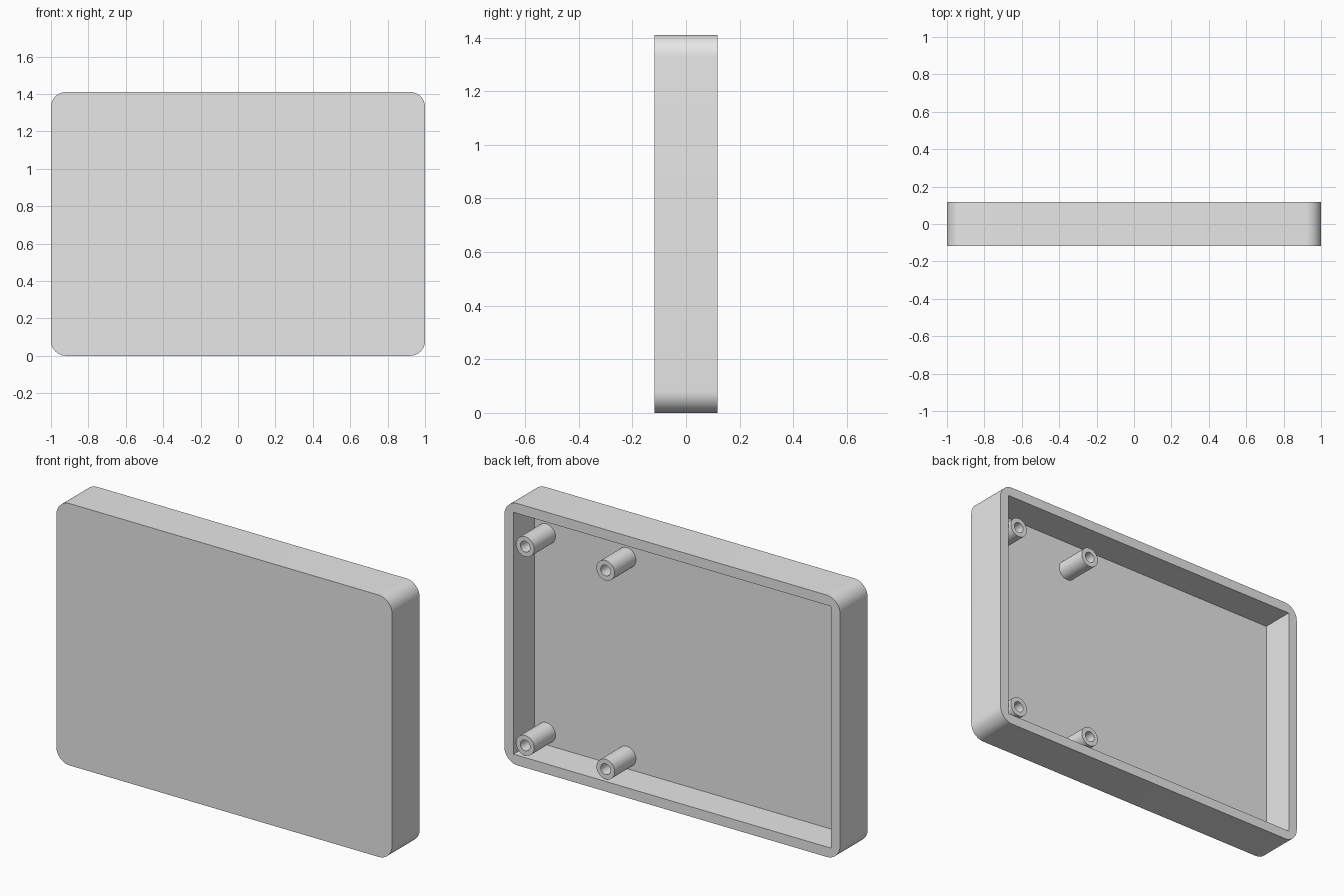
import bpy, bmesh, math
from mathutils import Matrix, Vector

WIDTH, DEPTH, HEIGHT = 2.0, 0.235, 1.41
WALL, CORNER = 0.054, 0.08
BACK = DEPTH / 2
FLOOR = -DEPTH / 2 + WALL

cube = bpy.data.objects.get("Cube")
if cube:
    bpy.data.objects.remove(cube, do_unlink=True)

grey = bpy.data.materials.new("light_grey_plastic")
grey.use_nodes = True
grey.diffuse_color = (0.8, 0.8, 0.8, 1)
grey.node_tree.nodes["Principled BSDF"].inputs["Base Color"].default_value = grey.diffuse_color


def make_object(name, bm):
    bmesh.ops.recalc_face_normals(bm, faces=bm.faces)
    mesh = bpy.data.meshes.new(name)
    bm.to_mesh(mesh)
    bm.free()
    mesh.materials.append(grey)
    obj = bpy.data.objects.new(name, mesh)
    bpy.context.collection.objects.link(obj)
    return obj


def activate(obj):
    bpy.ops.object.select_all(action='DESELECT')
    obj.select_set(True)
    bpy.context.view_layer.objects.active = obj


def smooth(obj):
    activate(obj)
    bpy.ops.object.shade_smooth_by_angle(angle=math.radians(30))


def box(size, centre):
    bm = bmesh.new()
    bmesh.ops.create_cube(bm, size=1, matrix=Matrix.Translation(centre) @ Matrix.Diagonal((*size, 1)))
    return bm


# Tray: block with rounded corners along its depth
bm = box((WIDTH, DEPTH, HEIGHT), (0, 0, HEIGHT / 2))
depth_edges = [e for e in bm.edges if abs(e.verts[0].co.y - e.verts[1].co.y) > DEPTH / 2]
bmesh.ops.bevel(bm, geom=depth_edges, offset=CORNER, segments=12, profile=0.5, affect='EDGES')
tray = make_object("tray", bm)

# Square-cornered cavity opening to the back
cavity_depth = BACK - FLOOR + 0.1
cutter = make_object("cavity_cutter", box(
    (WIDTH - 2 * WALL, cavity_depth, HEIGHT - 2 * WALL),
    (0, FLOOR + cavity_depth / 2, HEIGHT / 2)))
cutter.hide_render = True
cut = tray.modifiers.new("cavity", 'BOOLEAN')
cut.operation = 'DIFFERENCE'
cut.solver = 'EXACT'
cut.object = cutter
activate(tray)
bpy.ops.object.modifier_apply(modifier=cut.name)
bpy.data.objects.remove(cutter, do_unlink=True)
smooth(tray)


# Hollow screw posts, flush with the rim
def screw_post(name, x, z, outer=0.054, bore=0.029):
    bm = bmesh.new()
    root = FLOOR - 0.005
    profile = [(bore, root), (outer, root), (outer, BACK), (bore, BACK)]
    verts = [bm.verts.new((r, y, 0)) for r, y in profile]
    edges = [bm.edges.new((verts[i], verts[(i + 1) % 4])) for i in range(4)]
    bmesh.ops.spin(bm, geom=verts + edges, cent=(0, 0, 0), axis=(0, 1, 0),
                   angle=math.tau, steps=40)
    bmesh.ops.remove_doubles(bm, verts=bm.verts, dist=0.0005)
    bmesh.ops.translate(bm, verts=bm.verts, vec=Vector((x, 0, z)))
    smooth(make_object(name, bm))


for side, x in (("outer", 0.876), ("inner", 0.397)):
    for level, z in (("lower", 0.12), ("upper", 1.19)):
        screw_post(f"{level}_{side}_screw_post", x, z)
